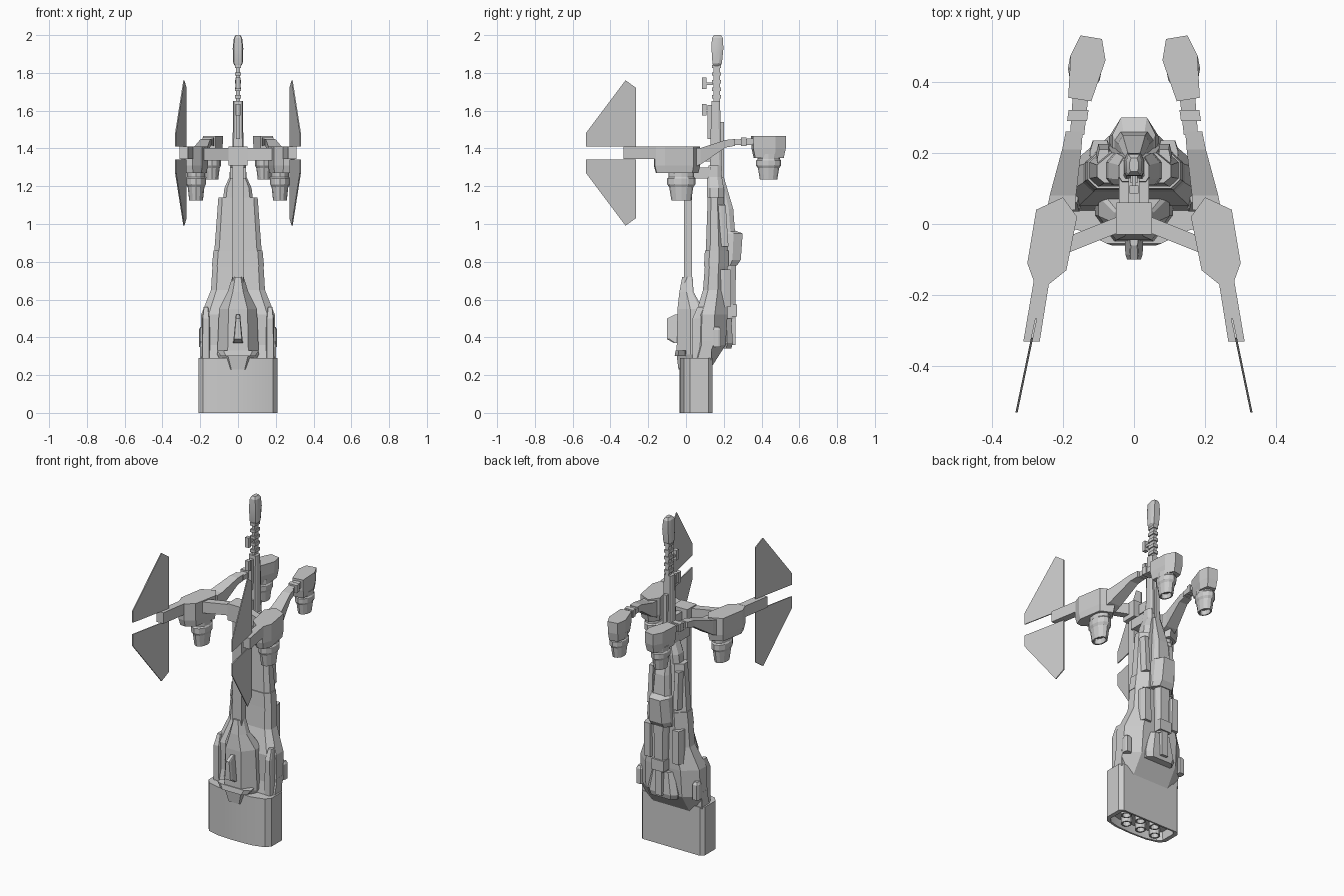
import bpy, bmesh
from math import cos, sin, pi

cube = bpy.data.objects.get("Cube")
if cube:
    bpy.data.objects.remove(cube, do_unlink=True)

shade = (.6, .6, .6, 1)
grey = bpy.data.materials.new("hull grey")
grey.use_nodes = True
grey.diffuse_color = shade
grey.node_tree.nodes["Principled BSDF"].inputs["Base Color"].default_value = shade


def loft(name, rings):
    """Skin a list of equal-length point rings and cap both ends."""
    bm = bmesh.new()
    loops = [[bm.verts.new(point) for point in ring] for ring in rings]
    count = len(loops[0])
    for lower, upper in zip(loops, loops[1:]):
        for i in range(count):
            j = (i + 1) % count
            bm.faces.new((lower[i], lower[j], upper[j], upper[i]))
    bm.faces.new(loops[0])
    bm.faces.new(loops[-1])
    bmesh.ops.recalc_face_normals(bm, faces=bm.faces)
    mesh = bpy.data.meshes.new(name)
    bm.to_mesh(mesh)
    bm.free()
    mesh.materials.append(grey)
    part = bpy.data.objects.new(name, mesh)
    bpy.context.collection.objects.link(part)
    return part


def hull(name, sections, front=.2, back=.3, center=0):
    """Upright loft with cut corners; section = height, half width, front y, back y."""
    rings = []
    for z, wide, near, far in sections:
        deep = far - near
        half = [(wide * (1 - front), near), (wide, near + deep * front),
                (wide, far - deep * back), (wide * (1 - back), far)]
        whole = half + [(-x, y) for x, y in reversed(half)]
        rings.append([(center + x, y, z) for x, y in whole])
    return loft(name, rings)


def block(name, wide, near, far, low, high, center=0):
    """Plain box given by half width, depth range and height range."""
    return hull(name, [(low, wide, near, far), (high, wide, near, far)], .02, .02, center)


def beam(name, side, sections):
    """Beam along y; section = y, middle x, half width, middle z, half height."""
    corners = [(-1, -1), (1, -1), (1, 1), (-1, 1)]
    return loft(name, [[(side * (x + wide * i), y, z + tall * j) for i, j in corners]
                       for y, x, wide, z, tall in sections])


def stack(name, side, outline, center, levels):
    """Repeat a plan outline at levels of (height, scale) about a center."""
    cx, cy = center
    return loft(name, [[(side * (cx + (x - cx) * scale), cy + (y - cy) * scale, z)
                        for x, y in outline] for z, scale in levels])


def oval(center, wide, deep, sides=12):
    cx, cy = center
    angles = [2 * pi * i / sides for i in range(sides)]
    return [(cx + wide * cos(a), cy + deep * sin(a)) for a in angles]


def thruster(name, side, center, wide, deep, top, bottom):
    """Collar, tapered bell and hollow mouth."""
    drop = top - bottom
    shape = [(0, .9), (.2, .9), (.25, 1), (.45, 1), (.55, .85), (1, .7), (1, .55), (.8, .5)]
    return stack(name, side, oval(center, wide, deep), center,
                 [(top - drop * t, scale) for t, scale in shape])


def smooth(part):
    bpy.ops.object.select_all(action="DESELECT")
    part.select_set(True)
    bpy.context.view_layer.objects.active = part
    bpy.ops.object.shade_smooth_by_angle(angle=.4)


# Base block with a bowed front, recessed underside and nozzles
half = [(.11, -.03), (.185, -.01), (.21, .02), (.21, .12), (.19, .14)]
plan = [(0, -.035)] + half + [(-x, y) for x, y in reversed(half)]
base_center = (0, .055)
smooth(stack("base_block", 1, plan, base_center, [(.05, .86), (0, .88), (0, 1), (.29, 1)]))
for y, shift in ((.02, -.03), (.09, .03)):
    for column in (-1, 0, 1):
        spot = (column / 10 + shift, y)
        stack("base_nozzle", 1, oval(spot, .03, .03), spot,
              [(.06, 1), (.01, 1), (.01, .75), (.04, .6)])

# Main tower body
hull("tower_body", [(.25, .2, .03, .14), (.36, .2, .05, .21), (.52, .195, .05, .22),
                    (.65, .143, .09, .22), (.78, .135, .1, .22)], back=.4)
hull("tower_collar", [(.775, .138, .095, .225), (.86, .13, .1, .225)], back=.4)
hull("tower_upper", [(.86, .125, .105, .22), (1.14, .104, .115, .2)], back=.4)
hull("tower_shoulder", [(1.14, .078, .11, .2), (1.19, .072, .11, .2),
                        (1.25, .045, .11, .19), (1.31, .042, .12, .185)])

# Front fairing, its blister and lip
hull("front_fairing", [(.23, .07, -.04, .08), (.31, .11, -.05, .1), (.55, .1, -.045, .09),
                       (.64, .055, -.035, .04), (.72, .03, -.02, .035)], front=.5, back=.1)
hull("fairing_blister", [(.37, .026, -.065, -.03), (.39, .024, -.1, -.03),
                         (.5, .013, -.1, -.03), (.52, .011, -.06, -.03)], back=.1)
hull("fairing_lip", [(.3, .09, -.06, 0), (.33, .11, -.055, 0)], front=.3, back=.1)

# Front mast and arm hub
block("front_mast", .03, -.01, .033, .6, 1.32)
block("arm_hub", .05, -.03, .06, 1.31, 1.41)
block("hub_link", .015, .05, .15, 1.33, 1.39)
block("hub_stay", .042, .025, .13, 1.24, 1.3)

# Rear engine pack and spine
hull("rear_pack", [(.78, .07, .18, .27), (.81, .07, .18, .29),
                   (.95, .06, .18, .3), (.965, .05, .18, .26)], back=.4)
hull("rear_upper_pack", [(.95, .055, .18, .26), (1.08, .045, .17, .25), (1.25, .025, .16, .2)])
hull("rear_spine", [(.5, .035, .18, .26), (.8, .045, .18, .265)])
block("rear_clamp", .04, .2, .27, .51, .575)
hull("rear_foot", [(.34, .09, .15, .24), (.37, .1, .15, .248), (.5, .07, .15, .24)])
block("rear_conduit", .022, .2, .262, .36, .52)

# Antenna mast, ribs and head
hull("antenna_mast", [(1.28, .03, .125, .19), (1.65, .026, .135, .18)], back=.2)
block("antenna_rear_strip", .012, .17, .2, 1.25, 1.54)
block("antenna_front_strip", .01, .115, .14, 1.45, 1.63)
block("antenna_rod", .01, .145, .18, 1.64, 1.87)
for i in range(5):
    low = 1.665 + i * .04
    block("antenna_rib", .016, .137, .186, low, low + .018)
smooth(hull("antenna_head", [(1.835, .015, .145, .18), (1.85, .025, .14, .19),
                             (1.93, .028, .135, .198), (1.985, .022, .137, .195),
                             (2, .012, .148, .185)]))
for low in (1.575, 1.715):
    block("sensor_box", .012, .085, .108, low, low + .06)
    block("sensor_stem", .005, .1, .15, low + .02, low + .035)

nacelle = [(.28, -.165), (.3, -.11), (.275, .04), (.2, .075), (.16, .02), (.19, -.13), (.24, -.17)]
pod = [(.185, .355), (.178, .475), (.15, .53), (.09, .52), (.08, .46), (.12, .345)]
blade = [(-.53, .035), (-.265, .035), (-.265, .345), (-.32, .385), (-.53, .105)]

for side in (-1, 1):
    # Flank armour and side details
    hull("flank_panel", [(.29, .022, .035, .1), (.5, .02, .035, .1), (.56, .012, .06, .1)],
         center=side * .17)
    block("side_plate", .05, .08, .135, .28, .38, center=side * .15)
    hull("side_pod", [(.35, .02, .145, .185), (.44, .02, .145, .185), (.455, .012, .15, .175)],
         center=side * .187)
    hull("back_side_panel", [(.56, .03, .14, .235), (.76, .028, .14, .235)], center=side * .095)
    hull("upper_side_panel", [(.88, .022, .13, .225), (1.1, .018, .13, .21)], center=side * .085)

    # Strut from hub to nacelle
    loft("arm_strut", [[(side * x, y + i * .023, 1.37 + j * .033)
                        for i, j in ((-1, -1), (1, -1), (1, 1), (-1, 1))]
                       for x, y in ((.04, 0), (.19, -.06))])

    # Front nacelle and thruster
    stack("nacelle", side, nacelle, (.23, -.04), [(1.41, 1), (1.31, 1), (1.27, .92)])
    thruster("front_thruster", side, (.222, -.025), .052, .075, 1.28, 1.125)

    # Fin stalk and the pair of thin fins, leaning outward to the front
    beam("fin_stalk", side, [(-.33, .288, .023, 1.378, .033), (-.16, .26, .022, 1.378, .033)])
    for up in (-1, 1):
        loft("fin", [[(side * (.22 - y * .208 + skin), y, 1.376 + up * rise) for y, rise in blade]
                     for skin in (-.003, .003)])

    # Rear arm with collared link
    beam("rear_arm", side, [(.04, .205, .04, 1.35, .05), (.08, .2, .037, 1.36, .043),
                            (.21, .175, .027, 1.425, .02), (.26, .168, .024, 1.432, .018)])
    beam("rear_link", side, [(.25, .16, .02, 1.432, .014), (.36, .15, .022, 1.436, .018)])
    beam("link_collar", side, [(.29, .16, .028, 1.435, .023), (.32, .156, .028, 1.435, .023)])

    # Rear pod and thruster
    stack("rear_pod", side, pod, (.137, .44), [(1.466, 1), (1.4, .98), (1.35, .86)])
    thruster("rear_thruster", side, (.138, .437), .048, .066, 1.37, 1.235)
